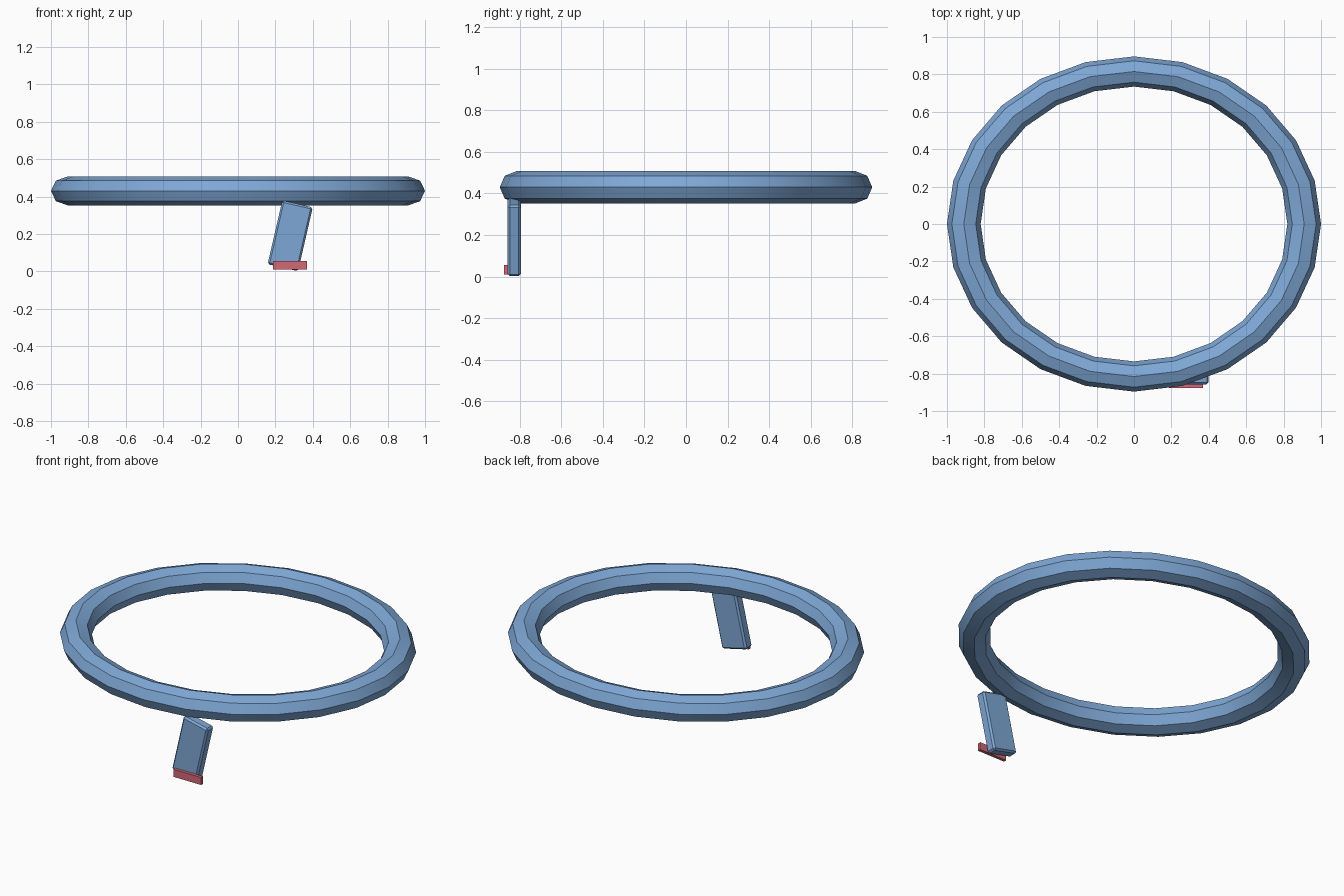
import bpy
import math

cube = bpy.data.objects.get("Cube")
if cube:
    bpy.data.objects.remove(cube, do_unlink=True)


def make_material(name, rgb):
    mat = bpy.data.materials.new(name)
    mat.use_nodes = True
    colour = (*rgb, 1.0)
    mat.diffuse_color = colour
    mat.node_tree.nodes["Principled BSDF"].inputs["Base Color"].default_value = colour
    return mat


blue = make_material("soft blue", (0.21, 0.39, 0.67))
red = make_material("muted red", (0.66, 0.135, 0.175))


def add_box(name, centre, size, mat, tilt=0.0):
    bpy.ops.mesh.primitive_cube_add(size=1, location=centre)
    obj = bpy.context.object
    obj.name = name
    obj.scale = size
    bpy.ops.object.transform_apply(location=False, rotation=False, scale=True)
    obj.rotation_euler = (0, tilt, 0)
    obj.data.materials.append(mat)
    return obj


# Oval ring: 24 segments around, eight-sided tube, crisp along the tube
bpy.ops.mesh.primitive_torus_add(
    major_segments=24, minor_segments=8,
    major_radius=0.91, minor_radius=0.09, location=(0, 0, 0.43))
ring = bpy.context.object
ring.name = "ring"
ring.scale = (1.0, 0.896, 0.0775 / 0.09)
bpy.ops.object.transform_apply(location=False, rotation=False, scale=True)
ring.data.materials.append(blue)
bpy.ops.object.shade_smooth_by_angle(angle=math.radians(30))

# Leaning leg below the front of the ring, with chamfered edges
leg = add_box("leg", (0.279, -0.8265, 0.190), (0.167, 0.063, 0.350), blue,
              tilt=math.radians(13))
bevel = leg.modifiers.new("chamfer", "BEVEL")
bevel.width = 0.01
bevel.segments = 1

# Level plate on the front of the leg at its foot
add_box("foot_plate", (0.278, -0.867, 0.0325), (0.184, 0.019, 0.045), red)
